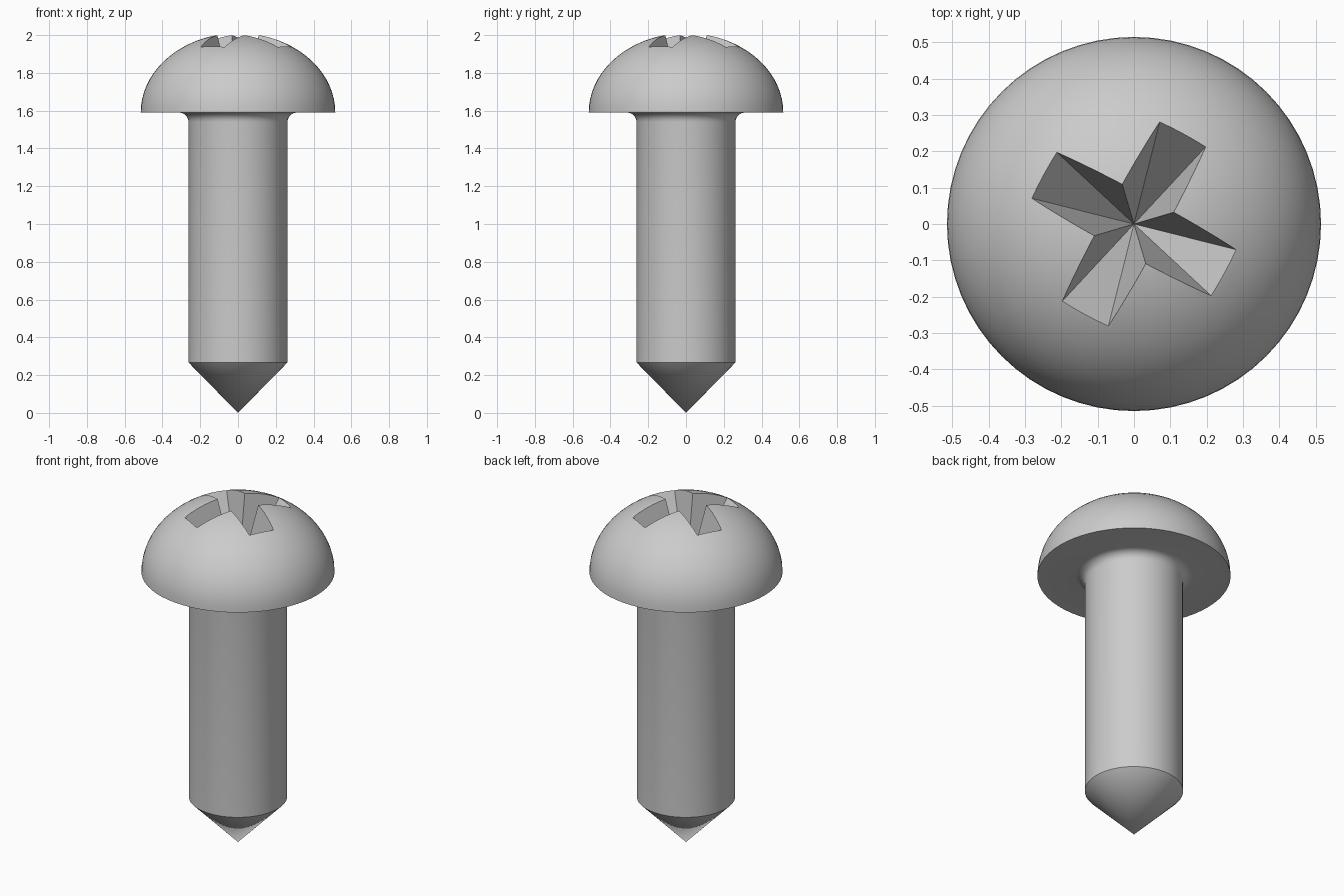
import bpy, bmesh, math
from mathutils import Vector

if "Cube" in bpy.data.objects:
    bpy.data.objects.remove(bpy.data.objects["Cube"])

SEGMENTS = 64
HEAD_R, HEAD_H, HEAD_Z = 0.515, 0.42, 1.59
SHAFT_R, FILLET, TIP_H = 0.262, 0.05, 0.267

steel = bpy.data.materials.new("steel grey")
steel.diffuse_color = (0.6, 0.6, 0.6, 1)
steel.use_nodes = True
steel.node_tree.nodes["Principled BSDF"].inputs["Base Color"].default_value = steel.diffuse_color


def make_object(name, bm):
    bmesh.ops.recalc_face_normals(bm, faces=bm.faces)
    mesh = bpy.data.meshes.new(name)
    bm.to_mesh(mesh)
    bm.free()
    mesh.materials.append(steel)
    obj = bpy.data.objects.new(name, mesh)
    bpy.context.collection.objects.link(obj)
    return obj


def lathe(name, profile):
    bm = bmesh.new()
    verts = [bm.verts.new((r, 0, z)) for r, z in profile]
    edges = [bm.edges.new(pair) for pair in zip(verts, verts[1:])]
    bmesh.ops.spin(bm, geom=verts + edges, cent=(0, 0, 0), axis=(0, 0, 1),
                   angle=math.tau, steps=SEGMENTS, use_duplicate=False)
    bmesh.ops.remove_doubles(bm, verts=bm.verts, dist=1e-5)
    return make_object(name, bm)


def dome_z(r):
    return HEAD_Z + HEAD_H * math.sqrt(1 - (r / HEAD_R) ** 2)


# Screw body: pointed tip, shaft, fillet under the head, flat rim, domed head
profile = [(0, 0), (SHAFT_R, TIP_H)]
for i in range(7):
    a = math.pi / 2 * i / 6
    profile.append((SHAFT_R + FILLET * (1 - math.cos(a)),
                    HEAD_Z - FILLET * (1 - math.sin(a))))
for i in range(19):
    a = math.pi / 2 * i / 18
    profile.append((HEAD_R * math.cos(a), HEAD_Z + HEAD_H * math.sin(a)))
screw = lathe("screw", profile)

# Cross recess cutter: a star-shaped pyramid that narrows to a deep point
apex = Vector((0, 0, 1.54))
rim = []
for arm in range(4):
    for r, offset in ((0.29, -14.4), (0.29, 14.4), (0.114, 45)):
        a = math.radians(61.5 + 90 * arm + offset)
        p = Vector((r * math.cos(a), r * math.sin(a), dome_z(r)))
        rim.append(apex + (p - apex) * 1.3)
bm = bmesh.new()
bottom, top = bm.verts.new(apex), bm.verts.new((0, 0, 2.4))
ring = [bm.verts.new(p) for p in rim]
for a, b in zip(ring, ring[1:] + ring[:1]):
    bm.faces.new((bottom, a, b))
    bm.faces.new((top, b, a))
cutter = make_object("recess_cutter", bm)

# Cut the recess and shade smooth with crisp edges
cut = screw.modifiers.new("recess", 'BOOLEAN')
cut.operation = 'DIFFERENCE'
cut.solver = 'EXACT'
cut.object = cutter
bpy.context.view_layer.objects.active = screw
screw.select_set(True)
bpy.ops.object.modifier_apply(modifier=cut.name)
bpy.data.objects.remove(cutter)
bpy.ops.object.shade_smooth_by_angle(angle=math.radians(30))
